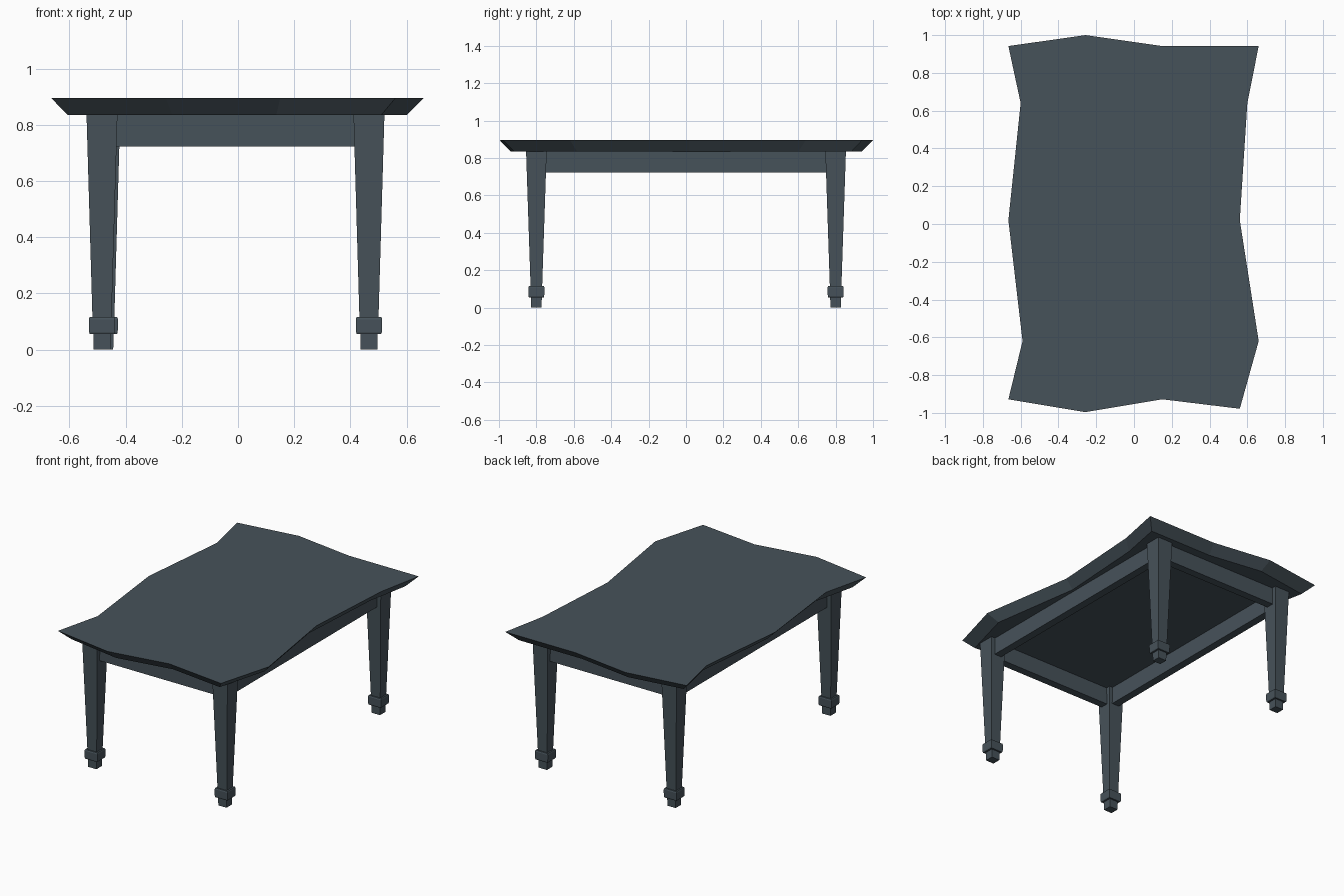
import bpy
import bmesh

default = bpy.data.objects.get("Cube")
if default:
    bpy.data.objects.remove(default, do_unlink=True)

slate = bpy.data.materials.new("dark_slate")
slate.use_nodes = True
COLOUR = (0.062, 0.085, 0.102, 1)
slate.diffuse_color = COLOUR
slate.node_tree.nodes["Principled BSDF"].inputs["Base Color"].default_value = COLOUR

UNDER, TOP, RAIL_LOW = 0.835, 0.895, 0.722


def loft(name, rings, location=(0, 0, 0)):
    """Join equal-sized rings of points into a closed solid."""
    bm = bmesh.new()
    loops = [[bm.verts.new(p) for p in ring] for ring in rings]
    n = len(loops[0])
    for low, high in zip(loops, loops[1:]):
        for i in range(n):
            j = (i + 1) % n
            bm.faces.new((low[i], low[j], high[j], high[i]))
    bm.faces.new(loops[0][::-1])
    bm.faces.new(loops[-1])
    bmesh.ops.recalc_face_normals(bm, faces=bm.faces)
    mesh = bpy.data.meshes.new(name)
    bm.to_mesh(mesh)
    bm.free()
    mesh.materials.append(slate)
    obj = bpy.data.objects.new(name, mesh)
    obj.location = location
    bpy.context.collection.objects.link(obj)
    return obj


def rect(hx, hy, z):
    return [(-hx, -hy, z), (hx, -hy, z), (hx, hy, z), (-hx, hy, z)]


# Wavy table top, undercut all round
outline = [(-0.665, 0.942), (-0.257, 1.0), (0.15, 0.942), (0.66, 0.942),
           (0.60, 0.64), (0.56, 0.02), (0.66, -0.62), (0.56, -0.978),
           (0.15, -0.928), (-0.257, -0.996), (-0.665, -0.928),
           (-0.59, -0.62), (-0.665, 0.02), (-0.60, 0.64)]
loft("table_top", [[(x * 0.91, y * 0.94, UNDER) for x, y in outline],
                   [(x, y, TOP) for x, y in outline]])

# Tapered square legs with a collar above each foot: half width x, half width y, height
profile = [(0.030, 0.028, 0), (0.031, 0.029, 0.055), (0.043, 0.040, 0.055),
           (0.046, 0.042, 0.062), (0.047, 0.043, 0.108), (0.044, 0.040, 0.116),
           (0.034, 0.031, 0.116), (0.055, 0.055, UNDER)]
legs = {"front_left_leg": (0.466, -0.80), "back_left_leg": (0.466, 0.80),
        "front_right_leg": (-0.484, -0.80), "back_right_leg": (-0.474, 0.80)}
for name, (x, y) in legs.items():
    loft(name, [rect(*p) for p in profile], (x, y, 0))


# Apron rails joining the legs
def rail(name, x, y, hx, hy):
    loft(name, [rect(hx, hy, RAIL_LOW), rect(hx, hy, UNDER)], (x, y, 0))


for side, x in (("left", 0.466), ("right", -0.479)):
    rail(side + "_rail", x, 0, 0.026, 0.79)
for end, y in (("front", -0.80), ("back", 0.80)):
    rail(end + "_rail", -0.006, y, 0.465, 0.026)
